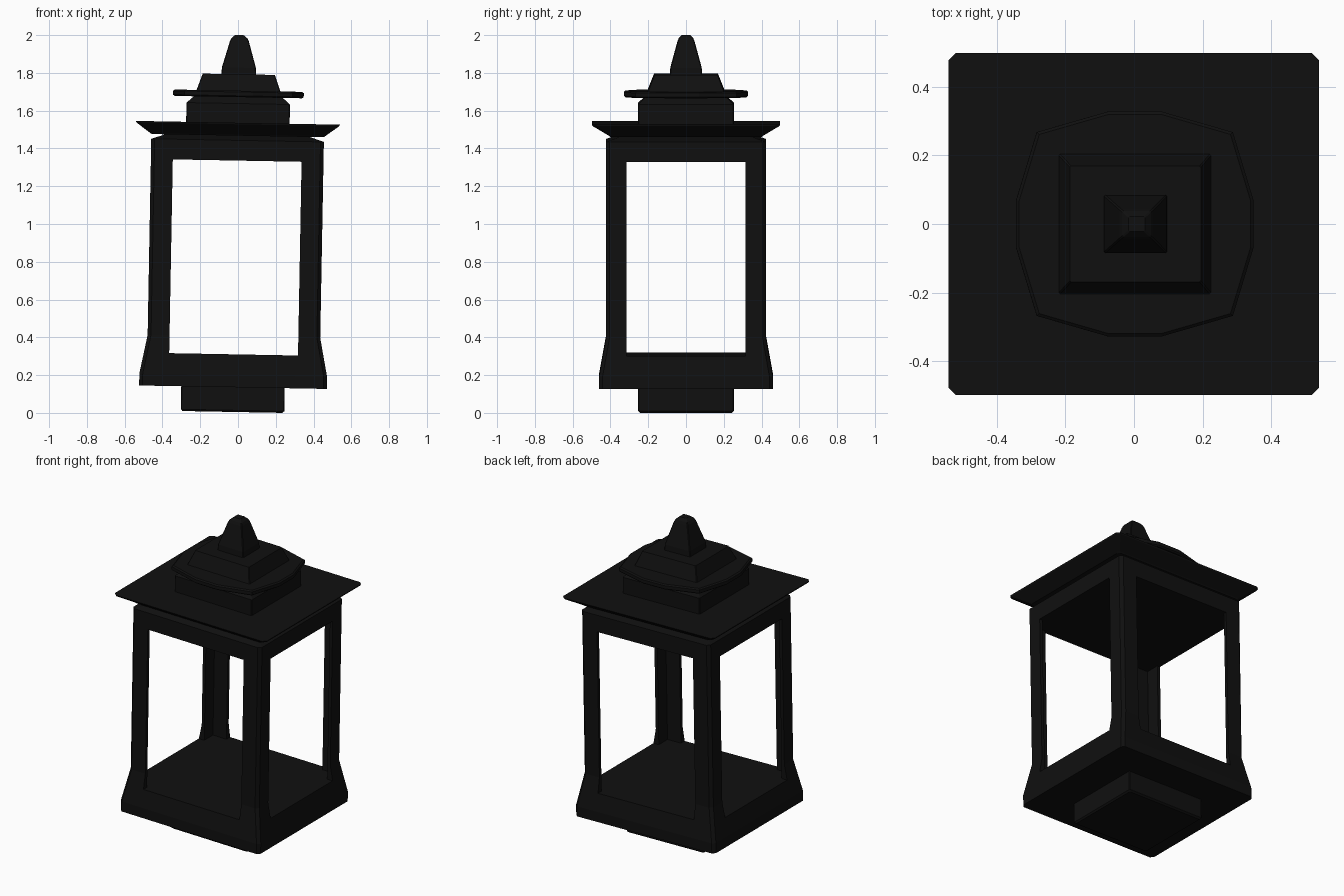
import bpy, bmesh, math
from mathutils import Matrix

if "Cube" in bpy.data.objects:
    bpy.data.objects.remove(bpy.data.objects["Cube"])

# The whole lantern leans very slightly to the right
LEAN = Matrix.Translation((-0.029, 0, 0)) @ Matrix.Rotation(math.radians(1.06), 4, 'Y')

iron = bpy.data.materials.new("black_iron")
iron.diffuse_color = (0.005, 0.005, 0.005, 1)
iron.use_nodes = True
iron.node_tree.nodes["Principled BSDF"].inputs["Base Color"].default_value = iron.diffuse_color


def rect(hx, hy, c=0.004):
    """Chamfered rectangle outline."""
    pts = []
    for sx, sy in ((1, 1), (-1, 1), (-1, -1), (1, -1)):
        pair = [(sx * hx, sy * (hy - c)), (sx * (hx - c), sy * hy)]
        pts += pair if sx * sy > 0 else pair[::-1]
    return pts


def loft(name, sections):
    """Skin a stack of (outline, z) sections and cap both ends."""
    bm = bmesh.new()
    rings = [[bm.verts.new((x, y, z)) for x, y in outline] for outline, z in sections]
    n = len(rings[0])
    for a, b in zip(rings, rings[1:]):
        for i in range(n):
            j = (i + 1) % n
            bm.faces.new((a[i], a[j], b[j], b[i]))
    bm.faces.new(rings[0][::-1])
    bm.faces.new(rings[-1])
    bmesh.ops.recalc_face_normals(bm, faces=bm.faces)
    mesh = bpy.data.meshes.new(name)
    bm.to_mesh(mesh)
    bm.free()
    mesh.materials.append(iron)
    ob = bpy.data.objects.new(name, mesh)
    bpy.context.collection.objects.link(ob)
    ob.matrix_world = LEAN
    return ob


# Foot block and flared base with the lantern floor
loft("foot", [(rect(.265, .243), .005), (rect(.274, .253), .014), (rect(.274, .253), .137)])
loft("base", [(rect(.497, .460, .018), .136), (rect(.497, .460, .018), .2),
              (rect(.4755, .440, .018), .31)])


# Thin L-shaped corner posts, mirrored to all four corners
def post(hx, hy, c=.018, t=.02, ix=.341, iy=.315):
    return [(hx, iy), (hx, hy - c), (hx - c, hy), (ix, hy),
            (ix, .423 - t), (.457 - t, .423 - t), (.457 - t, iy)]


posts = loft("corner_posts", [(post(.4755, .440), .31), (post(.457, .423), .405),
                              (post(.457, .423), 1.336)])
mirror = posts.modifiers.new("four_corners", 'MIRROR')
mirror.use_axis = (True, True, False)

# Head above the openings, with sloped shoulders
loft("head", [(rect(.457, .423, .018), 1.336), (rect(.457, .423, .018), 1.443),
              (rect(.37, .342, .018), 1.472)])

# Overhanging eave plate
loft("eave", [(rect(.455, .40, .014), 1.468), (rect(.465, .407, .014), 1.475),
              (rect(.537, .494, .02), 1.528), (rect(.54, .498, .02), 1.536)])

# Stepped chimney
loft("chimney", [(rect(.274, .253), 1.53), (rect(.274, .253), 1.638),
                 (rect(.226, .209), 1.68), (rect(.224, .206), 1.70),
                 (rect(.191, .169), 1.793)])

# Twelve-sided brim around the chimney
quarter = [(.346, .07), (.286, .268), (.078, .328)]
brim = (quarter + [(-x, y) for x, y in quarter[::-1]]
        + [(-x, -y) for x, y in quarter] + [(x, -y) for x, y in quarter[::-1]])
inner = [(x * .975, y * .975) for x, y in brim]
loft("brim", [(inner, 1.672), (brim, 1.679), (brim, 1.699), (inner, 1.706)])

# Finial
loft("finial", [(rect(.092, .085), 1.79), (rect(.09, .083), 1.828),
                (rect(.05, .045), 1.968), (rect(.042, .038), 1.984),
                (rect(.024, .022), 2.0)])
